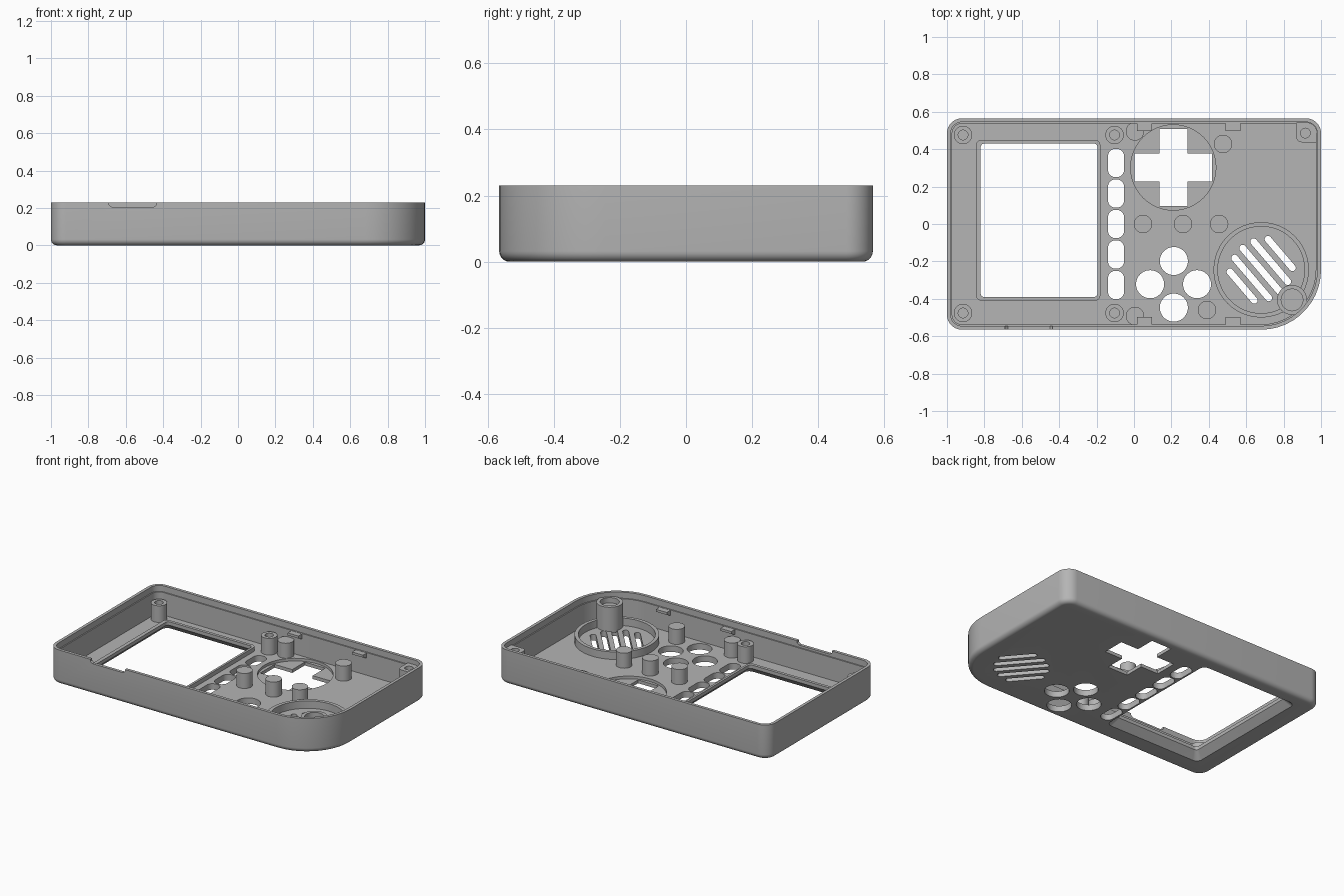
import bpy, bmesh
from math import sin, cos, pi, radians
from mathutils import Vector, Matrix

if "Cube" in bpy.data.objects:
    bpy.data.objects.remove(bpy.data.objects["Cube"])

grey = bpy.data.materials.new("plain grey plastic")
grey.use_nodes = True
grey.diffuse_color = (0.46, 0.46, 0.46, 1)
grey.node_tree.nodes["Principled BSDF"].inputs["Base Color"].default_value = grey.diffuse_color

SEG = 11          # steps per rounded corner
FLOOR = 0.04      # floor thickness
HEIGHT = 0.23
HALF_Y = 0.565


def circle(x, y, r, n=4 * (SEG + 1)):
    return [(x + r * cos(2 * pi * i / n), y + r * sin(2 * pi * i / n)) for i in range(n)]


def rounded(x0, x1, y0, y1, radii):
    """Rounded rectangle; corners run back right, back left, front left, front right."""
    if not isinstance(radii, tuple):
        radii = (radii,) * 4
    signs = ((1, 1), (-1, 1), (-1, -1), (1, -1))
    pts = []
    for k, ((sx, sy), r) in enumerate(zip(signs, radii)):
        cx = x1 - r if sx > 0 else x0 + r
        cy = y1 - r if sy > 0 else y0 + r
        for i in range(SEG + 1):
            a = pi / 2 * (k + i / SEG)
            pts.append((cx + r * cos(a), cy + r * sin(a)))
    return pts


def turned(pts, x, y, angle):
    m = Matrix.Rotation(angle, 2)
    return [tuple(m @ Vector(p) + Vector((x, y))) for p in pts]


def loft(bm, rings, loop=False):
    """Skin a list of (outline, z); cap the ends, or join last to first."""
    rows = [[bm.verts.new((x, y, z)) for x, y in pts] for pts, z in rings]
    pairs = list(zip(rows, rows[1:]))
    if loop:
        pairs.append((rows[-1], rows[0]))
    for a, b in pairs:
        n = len(a)
        for i in range(n):
            j = (i + 1) % n
            bm.faces.new((a[i], a[j], b[j], b[i]))
    if not loop:
        bm.faces.new(rows[0][::-1])
        bm.faces.new(rows[-1])


def make(name, *lofts, loop=False):
    bm = bmesh.new()
    for rings in lofts:
        loft(bm, rings, loop)
    bmesh.ops.recalc_face_normals(bm, faces=bm.faces[:])
    mesh = bpy.data.meshes.new(name)
    bm.to_mesh(mesh)
    bm.free()
    ob = bpy.data.objects.new(name, mesh)
    mesh.materials.append(grey)
    bpy.context.collection.objects.link(ob)
    return ob


def activate(ob):
    bpy.ops.object.select_all(action='DESELECT')
    ob.select_set(True)
    bpy.context.view_layer.objects.active = ob


def cut(ob, cutter):
    mod = ob.modifiers.new("cut", 'BOOLEAN')
    mod.operation, mod.solver, mod.object = 'DIFFERENCE', 'EXACT', cutter
    activate(ob)
    bpy.ops.object.modifier_apply(modifier=mod.name)


def prism(pts, z0, z1):
    return [(pts, z0), (pts, z1)]


def tube(x, y, r, hole, top, bottom):
    return [(circle(x, y, r), FLOOR - 0.01), (circle(x, y, r), top),
            (circle(x, y, hole), top), (circle(x, y, hole), bottom)]


# Tray: filleted underside, outer wall, stepped lip and inner floor
def shell_outline(d):
    return rounded(-1 + d, 1 - d, -HALF_Y + d, HALF_Y - d,
                   (0.08 - d, 0.08 - d, 0.08 - d, 0.32 - d))


FILLET = 0.032
rings = []
for i in range(7):
    a = pi / 2 * i / 6
    rings.append((shell_outline(FILLET * (1 - sin(a))), FILLET * (1 - cos(a))))
rings += [(shell_outline(0), HEIGHT), (shell_outline(0.02), HEIGHT),
          (shell_outline(0.02), 0.19), (shell_outline(0.028), 0.19),
          (shell_outline(0.028), FLOOR)]
shell = make("front_shell", rings)

# Raised rim round the screen opening
rim = make("screen_rim", prism(rounded(-0.845, -0.18, -0.41, 0.45, 0.03), 0.03, 0.068))

# Chamfered screen opening
window = make("window_cutter", [
    (rounded(-0.87, -0.145, -0.44, 0.48, 0.04), -0.005),
    (rounded(-0.82, -0.195, -0.39, 0.43, 0.02), 0.045),
    (rounded(-0.82, -0.195, -0.39, 0.43, 0.02), 0.15)])

# Shallow round recess behind the direction pad
PAD = (0.21, 0.302)
recess = make("recess_cutter", prism(circle(*PAD, 0.228), 0.022, 0.12))

# Cross, pill, button and speaker openings, plus the front wall notch
holes = []
a, b = 0.075, 0.206
arm = [(b, -a), (b, a), (a, a)]
cross = []
for q in range(4):
    cross += turned(arm, *PAD, q * pi / 2)
holes.append(prism(cross, -0.1, 0.1))
for k in range(-2, 3):
    y = -0.163 * k
    holes.append(prism(rounded(-0.139, -0.053, y - 0.076, y + 0.076, 0.04), -0.1, 0.1))
for x, y in ((0.213, -0.198), (0.086, -0.322), (0.337, -0.322), (0.213, -0.447)):
    holes.append(prism(circle(x, y, 0.075), -0.1, 0.1))
SPEAKER = (0.68, -0.245)
for k, half in zip(range(-2, 3), (0.118, 0.158, 0.17, 0.158, 0.118)):
    slot = rounded(-half, half, 0.067 * k - 0.018, 0.067 * k + 0.018, 0.0175)
    holes.append(prism(turned(slot, *SPEAKER, radians(-49.5)), -0.1, 0.1))
notch = [(-0.675, -0.6), (-0.45, -0.6), (-0.45, -0.5), (-0.675, -0.5)]
wide = [(-0.69, -0.6), (-0.435, -0.6), (-0.435, -0.5), (-0.69, -0.5)]
holes.append([(notch, 0.205), (wide, 0.217), (wide, 0.3)])
openings = make("openings_cutter", *holes)

cut(shell, window)
cut(rim, window)
cut(shell, recess)
cut(shell, openings)
for c in (window, recess, openings):
    bpy.data.objects.remove(c)

# Solid support posts
make("support_posts", *[prism(circle(x, y, 0.049), 0.03, 0.14) for x, y in (
    (0.048, 0), (0.262, 0), (0.455, 0), (0.476, 0.428), (0.39, -0.46),
    (0.005, 0.495), (0.005, -0.492))])

# Hollow screw bosses around the screen
make("screw_bosses", *[tube(x, y, 0.049, 0.026, 0.15, 0.06)
                       for x in (-0.914, -0.104) for y in (-0.476, 0.476)])

# Corner screw block
block = rounded(0.867, 0.978, 0.437, 0.543, (0.055, 0.004, 0.03, 0.004))
bore = circle(0.916, 0.486, 0.026)
make("corner_block", [(block, 0.03), (block, 0.2), (bore, 0.2), (bore, 0.1)])

# Speaker ring and the large boss beside it
make("speaker_ring", tube(*SPEAKER, 0.255, 0.232, 0.09, FLOOR - 0.01), loop=True)
make("large_boss", tube(0.845, -0.406, 0.08, 0.058, 0.2, 0.165))

# Snap clips inside the long walls, wedge shaped underneath
clips = []
for x in (0.056, 0.53):
    for s in (-1, 1):
        def plate(depth):
            y0, y1 = sorted((s * 0.55, s * (0.55 - depth)))
            return [(x - 0.04, y0), (x + 0.04, y0), (x + 0.04, y1), (x - 0.04, y1)]
        clips.append([(plate(0.02), 0.155), (plate(0.052), 0.172), (plate(0.052), 0.188)])
make("snap_clips", *clips)

# Smooth curved walls, crisp edges
for ob in list(bpy.context.scene.objects):
    if ob.type == 'MESH':
        activate(ob)
        bpy.ops.object.shade_smooth_by_angle(angle=radians(30))
